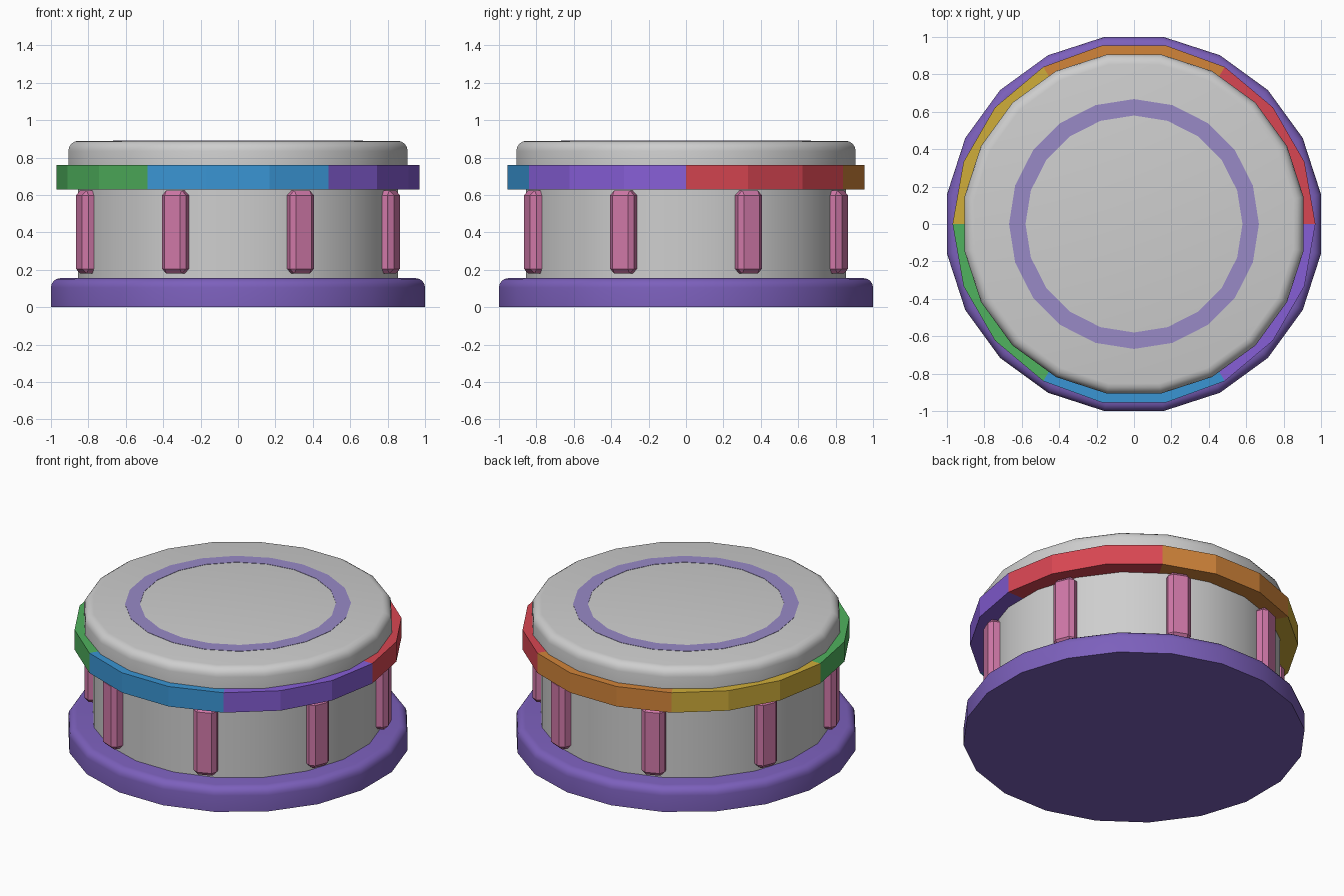
import bpy, bmesh, math
from mathutils import Matrix

if "Cube" in bpy.data.objects:
    bpy.data.objects.remove(bpy.data.objects["Cube"])


def lin(c):
    return c / 12.92 if c <= 0.04045 else ((c + 0.055) / 1.055) ** 2.4


def material(name, hexcol):
    m = bpy.data.materials.new(name)
    rgb = [lin(((hexcol >> s) & 255) / 255) for s in (16, 8, 0)]
    m.diffuse_color = (*rgb, 1)
    m.use_nodes = True
    m.node_tree.nodes["Principled BSDF"].inputs["Base Color"].default_value = m.diffuse_color
    return m


purple = material("base purple", 0x7C60BC)
grey = material("light grey", 0xCECECE)
pink = material("pink", 0xD078A8)
lilac = material("lilac", 0x988AC6)
band_mats = [material(n, c) for n, c in (
    ("red", 0xD84652), ("orange", 0xD2853A), ("yellow", 0xD0AE3A),
    ("green", 0x50B25E), ("blue", 0x3A95D4), ("violet", 0x865ED6))]


def finish(name, bm, mats, smooth):
    bmesh.ops.recalc_face_normals(bm, faces=bm.faces)
    me = bpy.data.meshes.new(name)
    bm.to_mesh(me)
    bm.free()
    for m in mats:
        me.materials.append(m)
    if smooth:
        me.shade_smooth()
        me.set_sharp_from_angle(angle=math.radians(32))
    else:
        me.shade_flat()
    ob = bpy.data.objects.new(name, me)
    bpy.context.collection.objects.link(ob)
    return ob


def lathe(name, profile, sides, turn, mats, closed=False, smooth=True, rule=None):
    """Revolve (radius, z) points; open profiles get end caps."""
    bm = bmesh.new()
    rings = []
    for r, z in profile:
        ring = []
        for i in range(sides):
            a = turn + math.tau * i / sides
            ring.append(bm.verts.new((r * math.cos(a), r * math.sin(a), z)))
        rings.append(ring)
    pairs = list(zip(rings, rings[1:]))
    if closed:
        pairs.append((rings[-1], rings[0]))
    else:
        bm.faces.new(rings[0])
        bm.faces.new(rings[-1])
    for lo, hi in pairs:
        for i in range(sides):
            j = (i + 1) % sides
            f = bm.faces.new((lo[i], lo[j], hi[j], hi[i]))
            if rule:
                f.material_index = rule(i)
    return finish(name, bm, mats, smooth)


def rounded(r, z0, z1, bev, steps=4):
    """Disc profile with a rounded top edge."""
    pts = [(r, z0)]
    for k in range(steps + 1):
        t = math.pi / 2 * k / steps
        pts.append((r - bev + bev * math.cos(t), z1 - bev + bev * math.sin(t)))
    return pts


K = 1 / math.cos(math.pi / 20)      # flat-to-corner factor of a 20-gon
T = math.pi / 20

# Main round body
lathe("base", rounded(1.0 * K, 0, 0.155, 0.05), 20, T, [purple])
lathe("drum", [(0.855 * K, 0.14), (0.855 * K, 0.75)], 20, T, [grey])
lathe("cap", rounded(0.907 * K, 0.74, 0.89, 0.055), 20, T, [grey])

# Six-coloured band, three facets per colour
lathe("colour_band", [(0.84, 0.63), (0.97, 0.63), (0.97, 0.76), (0.84, 0.76)],
      18, 0, band_mats, closed=True, smooth=False, rule=lambda i: i // 3)

# Thin inlaid ring on the cap
lathe("top_ring", [(0.58, 0.886), (0.668, 0.886), (0.668, 0.892), (0.58, 0.892)],
      20, 0, [lilac], closed=True, smooth=False)

# Eight chamfered ribs around the drum
for k in range(8):
    bm = bmesh.new()
    bmesh.ops.create_cube(bm, size=1)
    bmesh.ops.scale(bm, vec=(0.12, 0.14, 0.445), verts=bm.verts)
    bmesh.ops.bevel(bm, geom=bm.edges[:], offset=0.026, segments=1,
                    affect='EDGES', profile=0.5)
    a = math.pi / 8 + k * math.pi / 4
    bm.transform(Matrix.Rotation(a, 4, 'Z') @ Matrix.Translation((0.86, 0, 0.402)))
    finish(f"rib_{k + 1}", bm, [pink], False)
